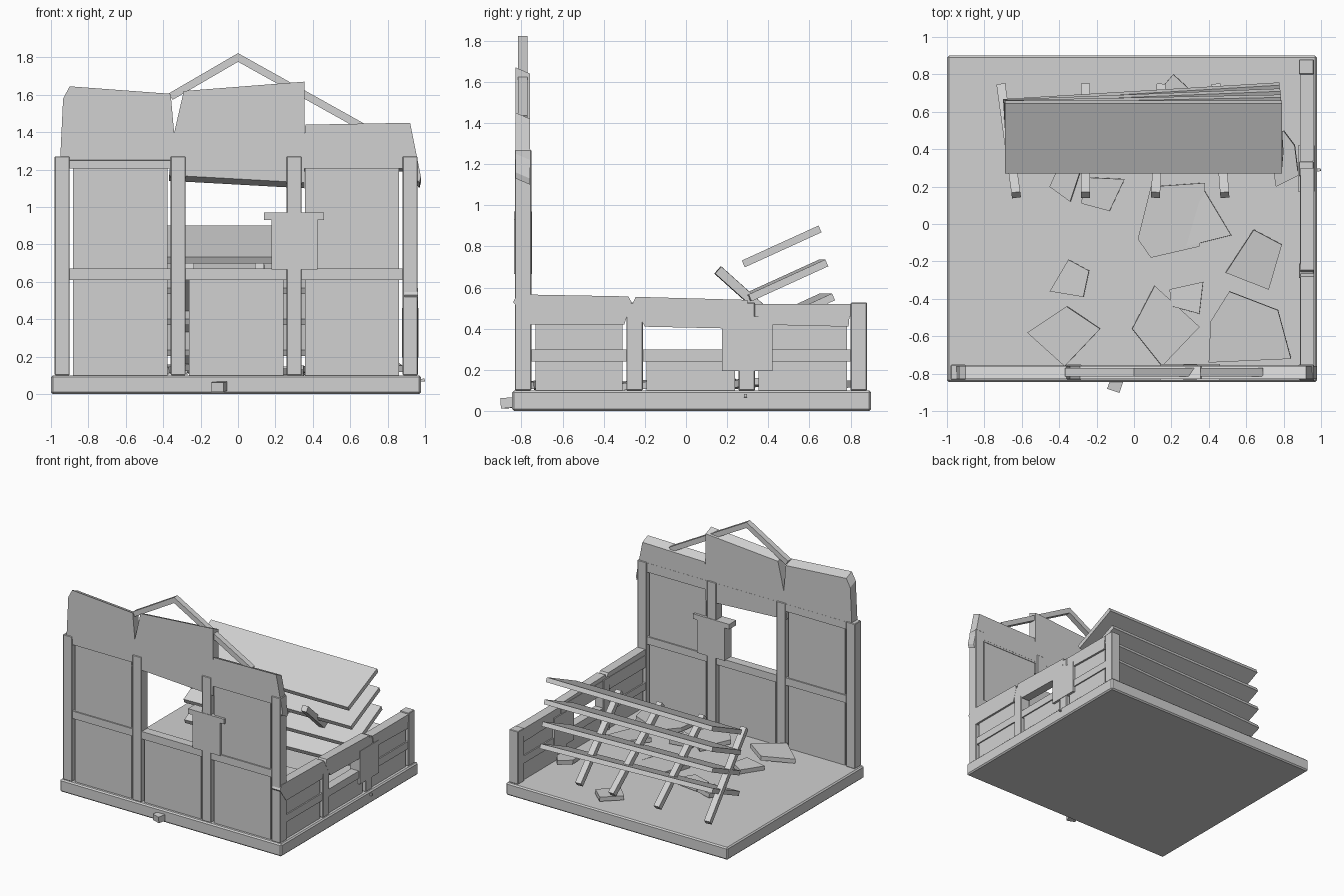
import bpy, bmesh, math
from mathutils import Vector, Matrix

if "Cube" in bpy.data.objects:
    bpy.data.objects.remove(bpy.data.objects["Cube"])

mat = bpy.data.materials.new("plain_grey")
mat.diffuse_color = (0.64, 0.64, 0.64, 1)
mat.use_nodes = True
mat.node_tree.nodes["Principled BSDF"].inputs["Base Color"].default_value = mat.diffuse_color


def finish(name, bm):
    bmesh.ops.recalc_face_normals(bm, faces=bm.faces)
    me = bpy.data.meshes.new(name)
    bm.to_mesh(me)
    bm.free()
    me.materials.append(mat)
    ob = bpy.data.objects.new(name, me)
    bpy.context.collection.objects.link(ob)
    return ob


def box(name, x, y, z, bevel=0.0):
    """Box from (min, max) ranges."""
    bm = bmesh.new()
    bmesh.ops.create_cube(bm, size=1)
    for v in bm.verts:
        v.co = Vector([(r[0] + r[1]) / 2 + c * (r[1] - r[0]) for c, r in zip(v.co, (x, y, z))])
    if bevel:
        bmesh.ops.bevel(bm, geom=bm.edges[:], offset=bevel, segments=1, affect='EDGES')
    return finish(name, bm)


def bar(name, a, b, width, depth, up=(0, 0, 1)):
    """Square beam from a to b."""
    a, b = Vector(a), Vector(b)
    d = (b - a).normalized()
    side = d.cross(Vector(up)).normalized()
    top = side.cross(d)
    rot = Matrix((side, d, top)).transposed()
    bm = bmesh.new()
    bmesh.ops.create_cube(bm, size=1)
    for v in bm.verts:
        v.co = (a + b) / 2 + rot @ Vector((v.co.x * width, v.co.y * (b - a).length, v.co.z * depth))
    return finish(name, bm)


def prism(name, pts, offset, place):
    """Extrude a polygon; place maps (u, v, depth) to a position."""
    bm = bmesh.new()
    rings = [[bm.verts.new(place(u, v, d)) for u, v in pts] for d in offset]
    bm.faces.new(rings[0])
    bm.faces.new(rings[1][::-1])
    n = len(pts)
    for i in range(n):
        j = (i + 1) % n
        bm.faces.new((rings[0][i], rings[0][j], rings[1][j], rings[1][i]))
    return finish(name, bm)


# floor slab
box("floor_slab", (-1, 0.978), (-0.845, 0.9), (0, 0.1), 0.01)

# front wall: posts, rails and infill panels with narrow gaps
FY, FP = (-0.832, -0.752), (-0.817, -0.767)
posts = [-0.94, -0.32, 0.30, 0.92]
for i, c in enumerate(posts):
    box(f"front_post_{i}", (c - 0.04, c + 0.04), FY, (0.1, 1.27), 0.004)
for i in range(3):
    a, b = posts[i] + 0.04, posts[i + 1] - 0.04
    for z in ((0.61, 0.67), (1.205, 1.265)):
        box(f"front_rail_{i}", (a, b), (-0.827, -0.757), z)
    box(f"front_lower_panel_{i}", (a + 0.018, b - 0.018), FP, (0.1, 0.61))
    if i != 1:
        box(f"front_upper_panel_{i}", (a + 0.018, b - 0.018), FP, (0.67, 1.205))

# broken masonry around the front window post
box("front_window_block", (0.178, 0.425), (-0.836, -0.748), (0.665, 0.93))
box("front_window_cap", (0.138, 0.46), (-0.836, -0.748), (0.93, 0.97))

# broken gable pieces
gable = [
    [(-0.95, 1.27), (-0.935, 1.58), (-0.90, 1.645), (-0.36, 1.605), (-0.34, 1.38), (-0.33, 1.25), (-0.9, 1.25)],
    [(-0.37, 1.17), (-0.345, 1.38), (-0.29, 1.62), (0.355, 1.67), (0.355, 1.13)],
    [(0.345, 1.22), (0.36, 1.44), (0.92, 1.45), (0.978, 1.16), (0.97, 1.13), (0.9, 1.22)],
]
for i, p in enumerate(gable):
    prism(f"gable_piece_{i}", p, (-0.828, -0.758),
          lambda u, v, d: (u, d, v - (0.03 if d > -0.8 else 0)))

# remaining roof truss
bar("truss_left", (-0.36, -0.793, 1.59), (0.01, -0.793, 1.805), 0.045, 0.04)
bar("truss_right", (-0.01, -0.793, 1.805), (0.68, -0.793, 1.42), 0.045, 0.04)

# right wall: low, broken off
RX, RP = (0.882, 0.962), (0.897, 0.947)
rposts = [-0.79, -0.25, 0.295, 0.84]
for i, c in enumerate(rposts[1:]):
    box(f"right_post_{i}", RX, (c - 0.04, c + 0.04), (0.1, 0.527), 0.004)
for i in range(3):
    a, b = rposts[i] + 0.04, rposts[i + 1] - 0.04
    box(f"right_lower_rail_{i}", (0.887, 0.957), (a, b), (0.24, 0.3))
    box(f"right_top_rail_{i}", (0.887, 0.957), (a, b), (0.46, 0.52))
    box(f"right_lower_panel_{i}", RP, (a + 0.018, b - 0.018), (0.1, 0.24))
    if i != 1:
        box(f"right_upper_panel_{i}", RP, (a + 0.018, b - 0.018), (0.3, 0.46))
box("right_window_block", (0.878, 0.966), (0.174, 0.42), (0.195, 0.46))

# broken upper pieces on the right wall
caps = [
    [(-0.84, 0.53), (-0.76, 0.42), (-0.3, 0.42), (-0.265, 0.53), (-0.28, 0.557), (-0.82, 0.567)],
    [(-0.26, 0.52), (-0.2, 0.41), (0.28, 0.4), (0.30, 0.54), (-0.245, 0.555)],
    [(0.34, 0.52), (0.36, 0.42), (0.79, 0.41), (0.8, 0.52)],
]
for i, p in enumerate(caps):
    prism(f"right_broken_piece_{i}", p, (0.89, 0.963), lambda u, v, d: (d, u, v))

# fallen roof: four tilted boards stacked above each other
for i in range(4):
    dy, dz, yaw = 0.018 * i, -0.165 * i, 0.02 * i
    ob = box(f"roof_board_{i}", (-0.74, 0.74), (-0.205, 0.205), (-0.018, 0.018))
    ob.matrix_world = (Matrix.Translation((0.05, 0.465 + dy, 0.80 + dz))
                       @ Matrix.Rotation(yaw, 4, 'Z') @ Matrix.Rotation(math.radians(24.5), 4, 'X'))

# rafters crossing the boards, sloping down to the back
for i, (x0, x1) in enumerate([(-0.63, -0.71), (-0.26, -0.26), (0.115, 0.145), (0.485, 0.44)]):
    bar(f"rafter_{i}", (x0, 0.155, 0.685), (x1, 0.735, 0.165), 0.048, 0.045)

# floor rubble: flat shards (outline, centre height, slope in x, slope in y)
shards = [
    ([(-.35, -.19), (-.24, -.25), (-.27, -.39), (-.45, -.36)], .125, .06, .0),
    ([(-.36, -.44), (-.18, -.56), (-.37, -.76), (-.57, -.58)], .135, .08, .04),
    ([(.11, -.33), (.35, -.55), (.15, -.76), (-.01, -.56)], .125, -.06, .0),
    ([(.19, -.35), (.37, -.31), (.35, -.48), (.20, -.44)], .13, .03, -.03),
    ([(.51, -.36), (.77, -.46), (.84, -.72), (.40, -.74), (.41, -.52)], .14, .05, .06),
    ([(.64, -.03), (.79, -.11), (.72, -.35), (.49, -.26)], .13, -.04, .08),
    ([(.09, .20), (.38, .22), (.35, -.12), (.09, -.18), (.02, -.08)], .12, .0, .03),
    ([(.37, .19), (.52, -.06), (.28, -.12)], .125, .04, .0),
    ([(-.27, .25), (-.05, .24), (-.13, .07), (-.28, .11)], .13, .05, .05),
    ([(-.41, .29), (-.29, .27), (-.34, .12), (-.45, .2)], .13, .1, .05),
    ([(.76, .2), (.88, .26), (.86, .42), (.8, .5), (.73, .4)], .14, .08, .1),
    ([(.21, .80), (.32, .70), (.2, .55), (.09, .66)], .125, .02, .05),
]
for i, (p, h, sx, sy) in enumerate(shards):
    cx = sum(q[0] for q in p) / len(p)
    cy = sum(q[1] for q in p) / len(p)
    prism(f"rubble_shard_{i}", p, (-0.017, 0.017),
          lambda u, v, d: (u - sx * d, v - sy * d, h + d + sx * (u - cx) + sy * (v - cy)))

# beam stubs poking out of the slab
bar("beam_stub_front", (-0.11, -0.89, 0.037), (-0.08, -0.80, 0.045), 0.07, 0.05)
bar("beam_stub_right", (0.93, 0.285, 0.07), (0.998, 0.29, 0.075), 0.015, 0.015)
